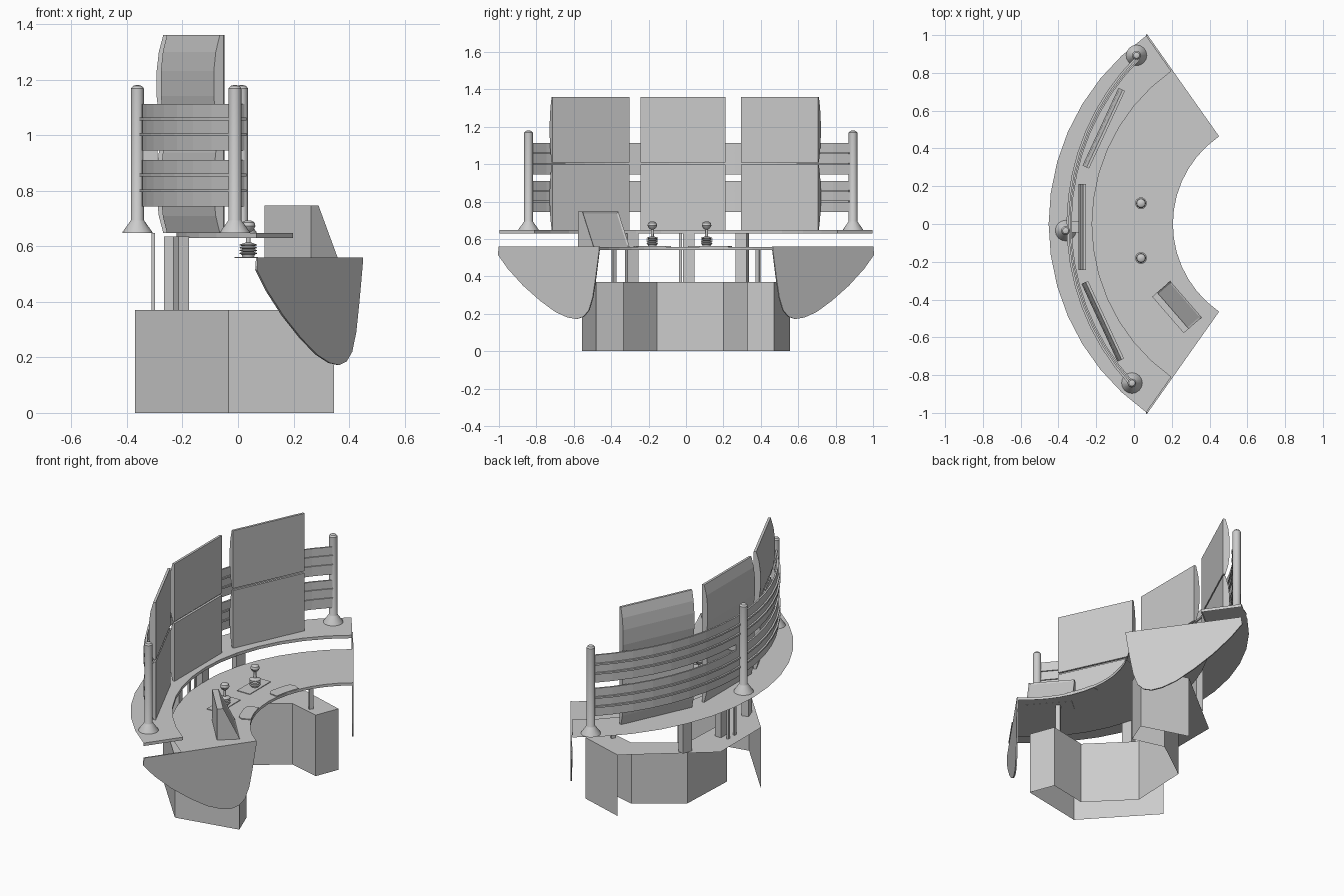
import bpy, bmesh
from math import sin, cos, pi, radians
from mathutils import Vector as V

if "Cube" in bpy.data.objects:
    bpy.data.objects.remove(bpy.data.objects["Cube"])

CX, A = 0.768, radians(54.8)     # centre of the desk arcs, half angle of the desk
UP = V((0, 0, 1))


def pol(r, a, z=0, cx=CX):
    return V((cx - r * cos(a), r * sin(a), z))


def radial(a):
    return V((-cos(a), sin(a), 0))


def tangent(a):
    return V((sin(a), cos(a), 0))


def mesh(name, verts, faces):
    me = bpy.data.meshes.new(name)
    me.from_pydata([tuple(v) for v in verts], [], faces)
    bm = bmesh.new()
    bm.from_mesh(me)
    bmesh.ops.recalc_face_normals(bm, faces=bm.faces)
    bm.to_mesh(me)
    bm.free()
    ob = bpy.data.objects.new(name, me)
    bpy.context.collection.objects.link(ob)
    return ob


def prism(name, pts, o, u, v, w):
    """Closed profile in the u,v plane at o, extruded by vector w."""
    n = len(pts)
    a = [o + u * p + v * q for p, q in pts]
    fs = [list(range(n)), list(range(n, 2 * n))]
    fs += [[i, (i + 1) % n, n + (i + 1) % n, n + i] for i in range(n)]
    return mesh(name, a + [p + w for p in a], fs)


def box(name, c, size, a=0.0):
    """Box aligned to the arc at angle a: size = radial, tangential, height."""
    x, y, z = size
    o = c - radial(a) * x / 2 - tangent(a) * y / 2
    return prism(name, [(0, 0), (x, 0), (x, y), (0, y)], o, radial(a), tangent(a), UP * z)


def lathe(name, prof, c, n=16):
    vs = [V((c[0] + r * cos(2 * pi * i / n), c[1] + r * sin(2 * pi * i / n), z))
          for r, z in prof for i in range(n)]
    fs = [[k * n + i, k * n + (i + 1) % n, (k + 1) * n + (i + 1) % n, (k + 1) * n + i]
          for k in range(len(prof) - 1) for i in range(n)]
    fs += [list(range(n)), list(range((len(prof) - 1) * n, len(prof) * n))]
    ob = mesh(name, vs, fs)
    bpy.context.view_layer.objects.active = ob
    ob.select_set(True)
    bpy.ops.object.shade_smooth_by_angle(angle=radians(35))
    ob.select_set(False)
    return ob


def sweep(name, prof, a0, a1, n, cx=CX):
    """Closed (radius, z) profile swept round an arc."""
    m = len(prof)
    vs = [pol(r, a0 + (a1 - a0) * i / n, z, cx) for i in range(n + 1) for r, z in prof]
    fs = [[i * m + j, i * m + (j + 1) % m, (i + 1) * m + (j + 1) % m, (i + 1) * m + j]
          for i in range(n) for j in range(m)]
    fs += [list(range(m)), list(range(n * m, n * m + m))]
    return mesh(name, vs, fs)


def rect(r0, r1, z0, z1):
    return [(r0, z0), (r1, z0), (r1, z1), (r0, z1)]


def sheet(name, r0, r1, z, lip, n=14):
    """Thin curved worktop with a lip along the inner edge and both ends."""
    vs, fs = [], []
    for i in range(n + 1):
        a = -A + 2 * A * i / n
        vs += [pol(r0, a, z - lip), pol(r0, a, z), pol(r1, a, z), pol(r1, a, z - lip)]
    for i in range(n):
        k = i * 4
        fs += [[k, k + 1, k + 5, k + 4], [k + 1, k + 2, k + 6, k + 5]]
    fs += [[0, 1, 2, 3], [n * 4 + j for j in range(4)]]
    return mesh(name, vs, fs)


# worktop and raised shelf
sheet("desk_top", 0.562, 1.0, 0.558, 0.016)
sheet("upper_shelf", 0.99, 1.22, 0.647, 0.018)

# curved end panels, in the radial planes
fin = [(1.22, .56), (1.225, .515), (1.16, .44), (1.06, .35), (.95, .27), (.85, .21),
       (.77, .18), (.71, .172), (.665, .185), (.63, .22), (.605, .29), (.585, .4),
       (.565, .53), (.562, .56)]
for s, side in ((1, "left"), (-1, "right")):
    prism("end_panel_" + side, fin, V((CX, 0, 0)), radial(s * A), UP,
          tangent(s * A) * s * 0.008)

# hollow pedestal: outer walls, inner walls, top plate, open at the back
H = 0.37
outer = [(.345, -.48), (-.035, -.555), (-.37, -.19), (-.37, .2), (.07, .555), (.345, .47)]
inner = [(.29, .33), (.1, .38), (-.15, .2), (-.165, -.155), (.06, -.38), (.29, -.335)]
vs = [V((x, y, z)) for z in (0, H) for x, y in outer + inner]
walls = [i for i in range(12) if i not in (2, 3)]
fs = [[i, (i + 1) % 12, 12 + (i + 1) % 12, 12 + i] for i in walls]
fs += [[12 + i, 13 + i, 22 - i, 23 - i] for i in range(5)]
mesh("pedestal", vs, fs)

# supports between pedestal, desk and shelf
for x, y, a in ((-.247, .015, 0), (-.205, .3, .31), (-.205, -.29, -.31)):
    box("shelf_support", V((x, y, H)), (.04, .062, .265), a)
for y in (-.03, .03):
    box("thin_support", V((-.305, y, H)), (.012, .016, .277))
for s in (1, -1):
    box("desk_leg", V((.22, s * .385, H)), (.015, .025, .185), s * .6)

# two rows of three screens with bulged backs
for x, y, a in ((-.148, -.507, -.434), (-.255, -.016, 0), (-.143, .499, .434)):
    for z0 in (.648, 1.01):
        prof = [(0, 0), (0, .35), (.014, .35), (.03, .29), (.038, .22), (.038, .13),
                (.03, .06), (.014, 0)]
        prism("screen", prof, V((x, y, z0)) - tangent(a) * .2265, radial(a), UP,
              tangent(a) * .453)
box("screen_mount", V((-.318, -.016, .9)), (.055, .06, .06))

# curved rear slats with thin ridges, on a slightly flatter arc
A0, A1, RX = -.742, .785, 0.90
for z0 in (.743, .945):
    sweep("rear_slat", rect(1.237, 1.247, z0, z0 + .167), A0, A1, 16, RX)
    for z in (z0 + .052, z0 + .108):
        sweep("slat_ridge", rect(1.23, 1.257, z, z + .01), A0, A1, 16, RX)

# posts with flared feet
post = [(.055, .647), (.053, .652), (.026, .69), (.023, .695), (.023, 1.168), (.016, 1.177),
        (.006, 1.18)]
for c in ((.013, .893), (-.362, -.035), (-.011, -.842)):
    lathe("post", post, c)

# joysticks: base plate, bellows, stick and knob
stick = [(.02, .558), (.024, .57)]
for k in range(4):
    z = .57 + k * .01
    stick += [(.031, z + .003), (.031, z + .006), (.02, z + .01)]
stick += [(.008, .614), (.007, .65), (.018, .657), (.026, .672), (.022, .686), (.01, .693)]
for y in (.11, -.18):
    lathe("joystick", stick, (.037, y))
    box("joystick_plate", V((.03, y, .558)), (.085, .2, .004))

# wrist pads following the inner edge of the desk
for a0, a1 in ((.13, .41), (-.47, -.19)):
    e = .035
    pts = [pol(.563, a0 + (a1 - a0) * i / 6) for i in range(7)]
    pts += [pol(.615, a1), pol(.632, a1 - e), pol(.635, a1 - 2 * e),
            pol(.635, a0 + 2 * e), pol(.632, a0 + e), pol(.615, a0)]
    prism("wrist_pad", [(p.x, p.y) for p in pts], UP * .556, V((1, 0, 0)), V((0, 1, 0)),
          UP * .007)

# wedge-shaped side console with an inset display
d = V((.165, -.19, 0)).normalized()
f = V((.19, .165, 0)).normalized()
con = prism("side_console", [(0, .556), (.128, .556), (.035, .747), (0, .747)],
            V((.096, -.385, 0)), f, UP, d * .255)
bm = bmesh.new()
bm.from_mesh(con.data)
face = max(bm.faces, key=lambda q: q.normal.dot(f) if q.normal.z > .1 else -1)
bmesh.ops.inset_region(bm, faces=[face], thickness=.014, depth=-.005)
bm.to_mesh(con.data)
bm.free()
